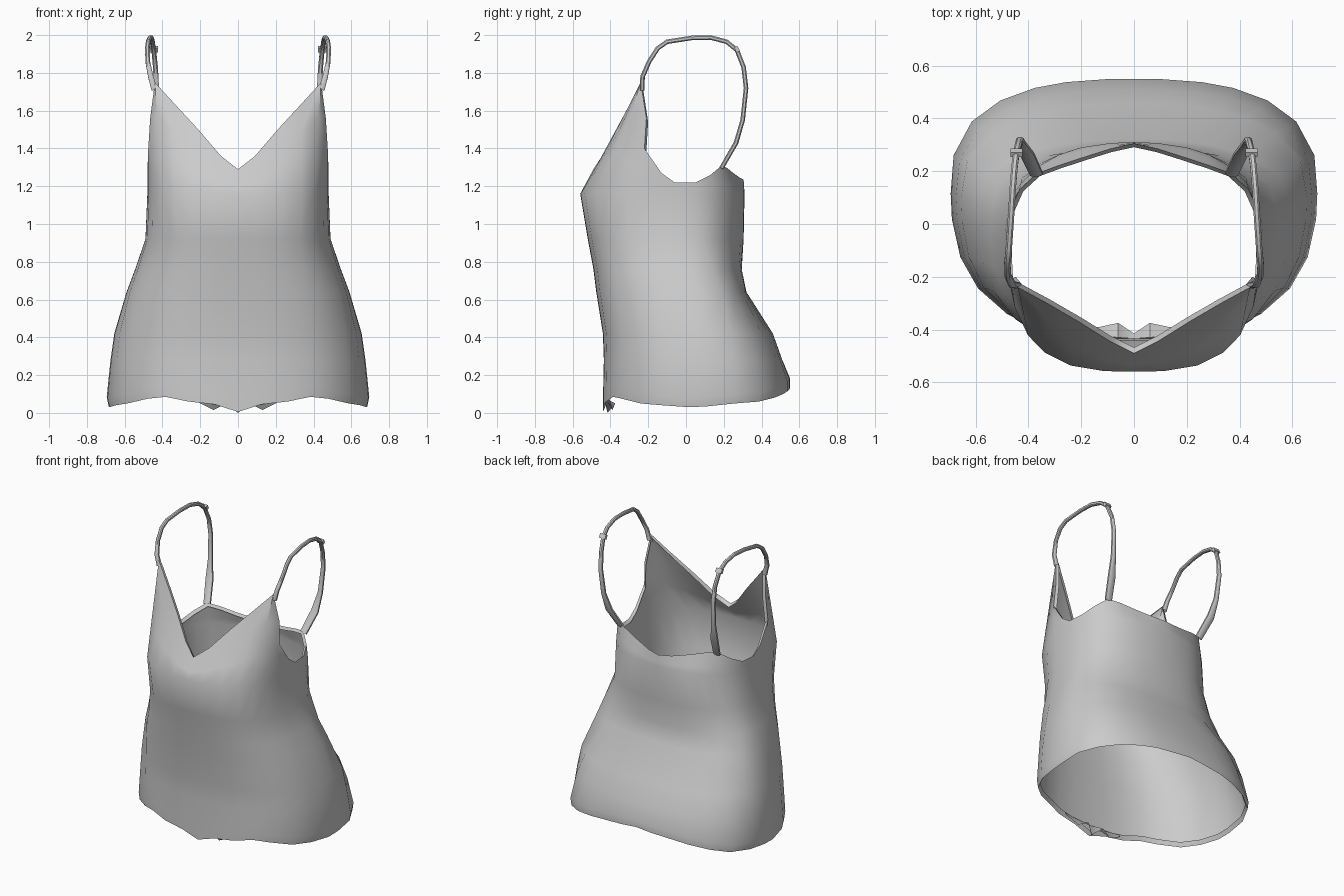
import bpy, math
from mathutils import Vector

# body levels: z, half width, front y, back y, centre y, front squareness, back squareness
LEVELS = [
    (0.06, 0.685, -0.44, 0.55, 0.14, 2.6, 2.6),
    (0.12, 0.695, -0.44, 0.55, 0.14, 2.6, 2.6),
    (0.28, 0.675, -0.435, 0.51, 0.13, 2.65, 2.5),
    (0.42, 0.655, -0.44, 0.46, 0.13, 2.7, 2.3),
    (0.64, 0.59, -0.475, 0.32, 0.09, 2.8, 2.3),
    (0.76, 0.545, -0.49, 0.295, 0.05, 2.8, 2.3),
    (0.92, 0.49, -0.52, 0.305, 0.00, 2.9, 2.3),
    (1.16, 0.48, -0.56, 0.31, -0.02, 3.0, 2.3),
]
# columns from front centre to back centre: angle, hem z, neckline x, y, z
COLUMNS = [
    (0, 0.005, 0.0, -0.49, 1.29),
    (12, 0.045, 0.09, -0.445, 1.36),
    (25, 0.06, 0.21, -0.37, 1.50),
    (36, 0.085, 0.33, -0.30, 1.63),
    (45, 0.075, 0.44, -0.24, 1.75),
    (57, 0.05, 0.465, -0.21, 1.56),
    (68, 0.04, 0.475, -0.22, 1.40),
    (80, 0.03, 0.48, -0.13, 1.27),
    (88, 0.035, 0.48, -0.06, 1.22),
    (100, 0.05, 0.47, 0.05, 1.22),
    (112, 0.06, 0.435, 0.13, 1.26),
    (123, 0.08, 0.37, 0.19, 1.31),
    (135, 0.10, 0.29, 0.22, 1.295),
    (147, 0.115, 0.20, 0.25, 1.27),
    (165, 0.125, 0.09, 0.285, 1.245),
    (180, 0.135, 0.0, 0.305, 1.235),
]


def section(level, deg):
    """Point on a rounded cross-section in the given direction."""
    z, w, yf, yb, yc, nf, nb = level
    s, c = math.sin(math.radians(deg)), -math.cos(math.radians(deg))
    depth, n = (yc - yf, nf) if c < 0 else (yb - yc, nb)
    r = (abs(s / w) ** n + abs(c / depth) ** n) ** (-1 / n)
    return Vector((0.0 if deg in (0, 180) else r * s, yc + r * c, z))


def column_points(deg, hem, x, y, z):
    pts = [section(lv, deg) for lv in LEVELS]
    pts[0].z = hem
    pts[1].z = hem + 0.05
    top = Vector((x, y, z))
    chest = pts[-1].copy()
    pts += [chest.lerp(top, 0.35), chest.lerp(top, 0.7), top]
    # folded hem and neckline facing
    h = pts[0]
    low = Vector((h.x * 0.98, 0.1 + (h.y - 0.1) * 0.975, h.z + 0.03))
    inner = Vector((x * 0.965, y * 0.955, z - 0.02))
    return [low] + pts + [inner]


def mirror_smooth(ob, angle=40):
    m = ob.modifiers.new("mirror", 'MIRROR')
    m.use_clip = True
    m.merge_threshold = 0.0005
    bpy.ops.object.select_all(action='DESELECT')
    ob.select_set(True)
    bpy.context.view_layer.objects.active = ob
    bpy.ops.object.shade_smooth_by_angle(angle=math.radians(angle))


def loft(name, strips, closed=False):
    """Quads between neighbouring strips of equal length."""
    n = len(strips[0])
    verts = [p for s in strips for p in s]
    faces = []
    for c in range(len(strips) - 1):
        for r in range(n if closed else n - 1):
            r2 = (r + 1) % n
            faces.append((c * n + r, (c + 1) * n + r, (c + 1) * n + r2, c * n + r2))
    me = bpy.data.meshes.new(name)
    me.from_pydata(verts, [], faces)
    ob = bpy.data.objects.new(name, me)
    bpy.context.collection.objects.link(ob)
    return ob


# fabric body
body = loft("camisole_body", [column_points(*c) for c in COLUMNS])
mirror_smooth(body, 50)

# shoulder straps: x, y, z, half width
STRAP = [
    (0.442, -0.232, 1.71, 0.016), (0.462, -0.23, 1.78, 0.014), (0.478, -0.195, 1.86, 0.012),
    (0.480, -0.15, 1.93, 0.012), (0.475, -0.10, 1.965, 0.012), (0.466, 0.03, 1.985, 0.012),
    (0.460, 0.13, 1.987, 0.012), (0.453, 0.215, 1.965, 0.012), (0.446, 0.27, 1.92, 0.012),
    (0.437, 0.305, 1.83, 0.013), (0.432, 0.318, 1.72, 0.014), (0.422, 0.30, 1.55, 0.016),
    (0.405, 0.265, 1.43, 0.026), (0.370, 0.19, 1.30, 0.024),
]
path = [Vector(p[:3]) for p in STRAP]
rings = []
for i, p in enumerate(path):
    t = (path[min(i + 1, len(path) - 1)] - path[max(i - 1, 0)]).normalized()
    side = (Vector((1, 0, 0)) - t * t.x).normalized()
    out = t.cross(side)
    w, h = STRAP[i][3], 0.012
    rings.append([p + side * (a * w) + out * (b * h)
                  for a, b in ((1, 0.5), (0.5, 1), (-0.5, 1), (-1, 0.5),
                               (-1, -0.5), (-0.5, -1), (0.5, -1), (1, -0.5))])
mirror_smooth(loft("shoulder_strap", rings, closed=True))

# strap adjuster bar
bpy.ops.mesh.primitive_cube_add(size=1, location=(0.446, 0.27, 1.925))
bar = bpy.context.object
bar.name = "strap_adjuster"
for v in bar.data.vertices:
    v.co = Vector((v.co.x * 0.045, v.co.y * 0.03, v.co.z * 0.02))
bar.rotation_euler = (math.radians(-60), 0, 0)
bpy.ops.object.transform_apply(location=True, rotation=True)
mirror_smooth(bar)

# gathered fabric points at the front of the hem
ruffle = loft("hem_gather", [
    [Vector((x, y0, 0.08)), Vector((x, y, z))]
    for x, y0, y, z in ((0, -0.435, -0.415, 0.0), (0.06, -0.43, -0.375, 0.05),
                        (0.13, -0.425, -0.39, 0.015), (0.22, -0.41, -0.40, 0.06))])
mirror_smooth(ruffle)
